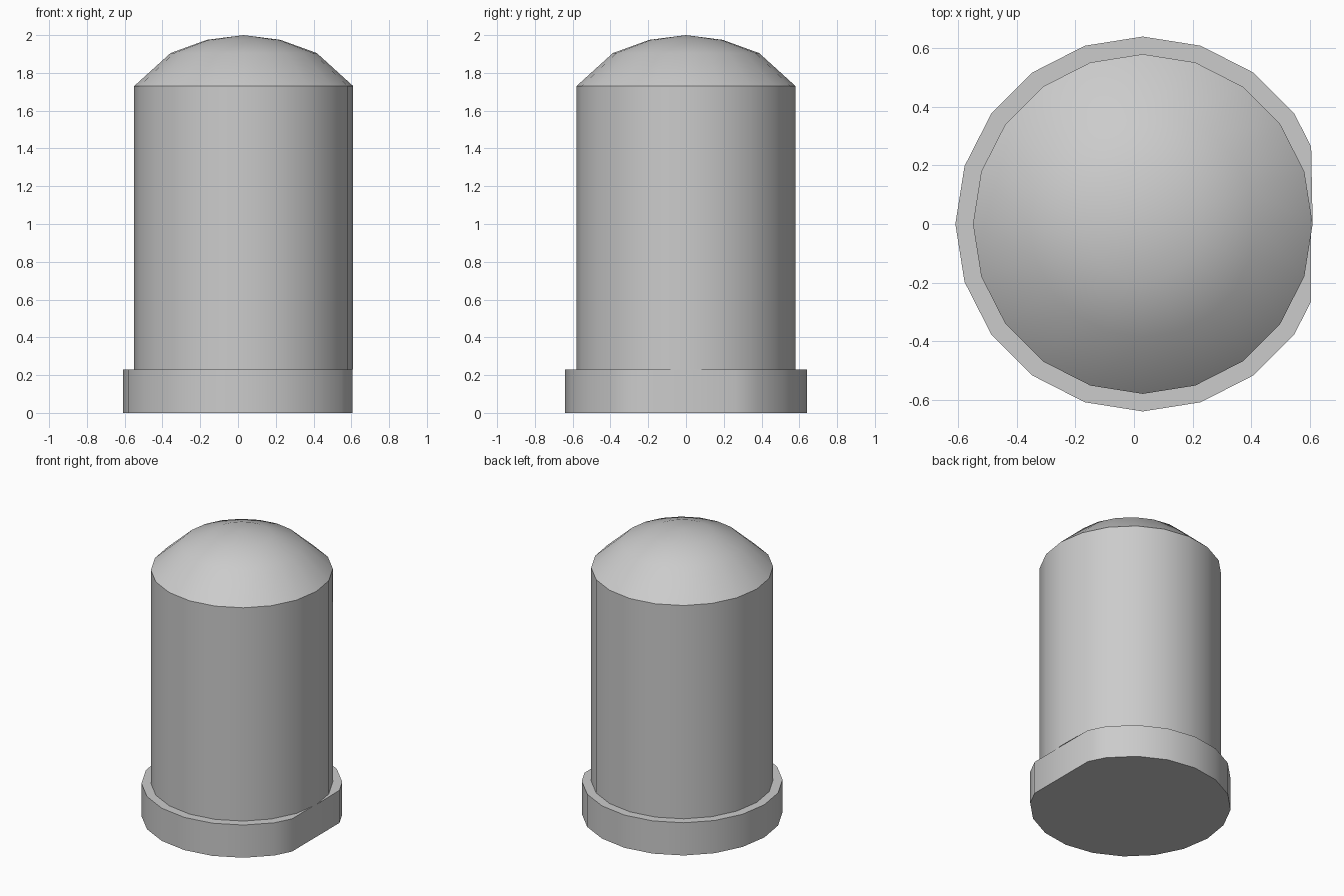
import bpy, bmesh, math

if "Cube" in bpy.data.objects:
    bpy.data.objects.remove(bpy.data.objects["Cube"])

SIDES = 20
AXIS_X = 0.03      # the flat on the flange shifts the round axis off centre
FLAT_X = 0.605

# half profile (radius, height): flange, straight wall, shallow dome
profile = [(0.64, 0.0), (0.64, 0.23), (0.58, 0.23), (0.58, 1.73),
           (0.387, 1.905), (0.194, 1.975)]

bm = bmesh.new()
rings = []
for r, z in profile:
    ring = []
    for i in range(SIDES):
        a = 2 * math.pi * i / SIDES
        ring.append(bm.verts.new((AXIS_X + r * math.cos(a), r * math.sin(a), z)))
    rings.append(ring)

# flat side on the flange: slide the corners back onto the cutting plane
for ring in rings[:2]:
    for near, nxt in ((1, 2), (-1, -2)):
        a, b = ring[near].co.copy(), ring[nxt].co
        ring[near].co = a.lerp(b, (a.x - FLAT_X) / (a.x - b.x))
    ring[0].co.x = FLAT_X

# walls between rings
for low, high in zip(rings, rings[1:]):
    for i in range(SIDES):
        j = (i + 1) % SIDES
        bm.faces.new((low[i], low[j], high[j], high[i]))

# flat base and pointed dome cap
bm.faces.new(rings[0][::-1])
tip = bm.verts.new((AXIS_X, 0, 2.0))
for i in range(SIDES):
    bm.faces.new((rings[-1][i], rings[-1][(i + 1) % SIDES], tip))

mesh = bpy.data.meshes.new("domed_lamp")
bm.to_mesh(mesh)
bm.free()
lamp = bpy.data.objects.new("domed_lamp", mesh)
bpy.context.collection.objects.link(lamp)

# smooth round surfaces, sharp rims
bpy.context.view_layer.objects.active = lamp
lamp.select_set(True)
bpy.ops.object.shade_smooth_by_angle(angle=math.radians(30))
